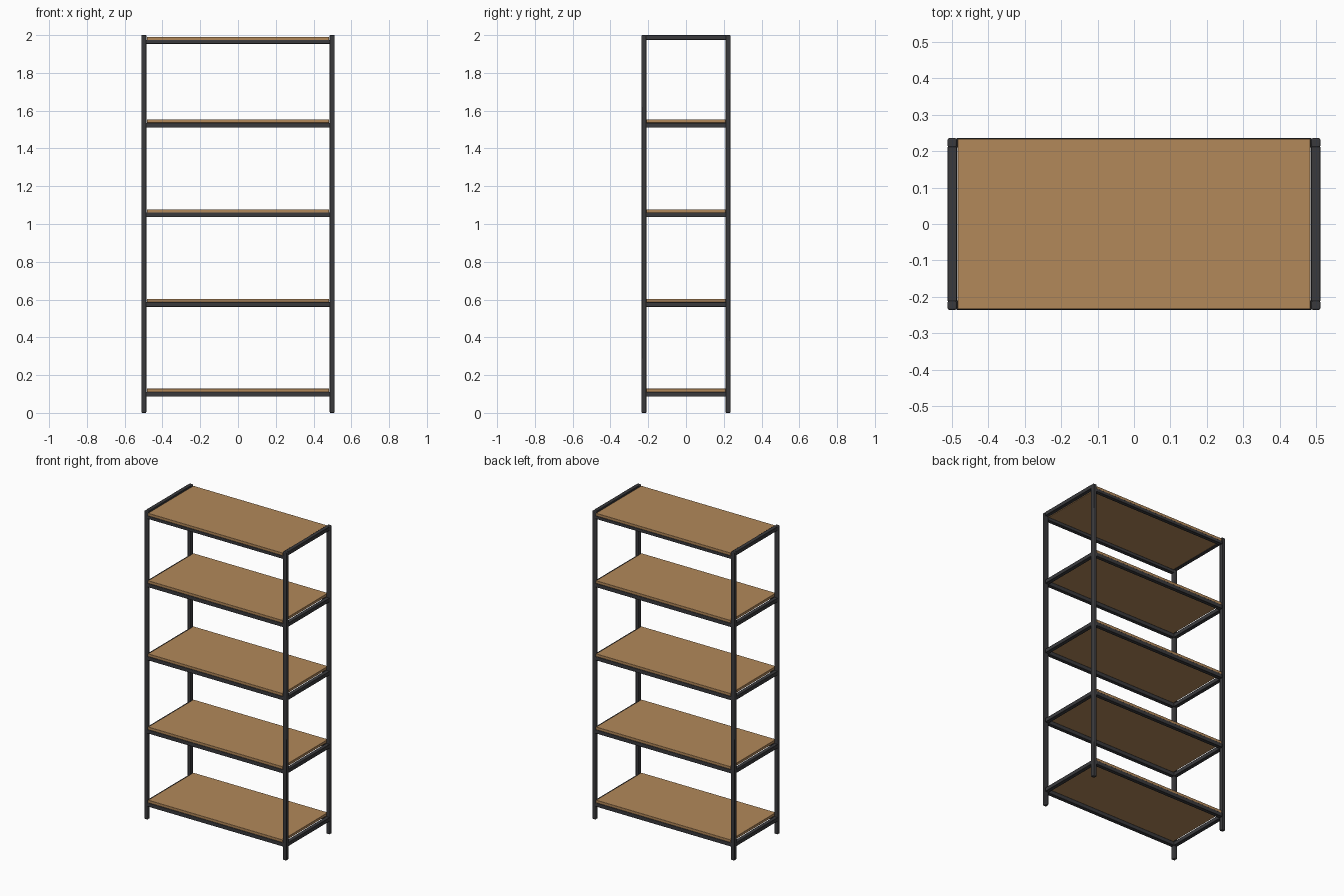
import bpy

cube = bpy.data.objects.get("Cube")
if cube:
    bpy.data.objects.remove(cube, do_unlink=True)


def material(name, rgb):
    m = bpy.data.materials.new(name)
    m.use_nodes = True
    m.diffuse_color = (*rgb, 1)
    m.node_tree.nodes["Principled BSDF"].inputs["Base Color"].default_value = (*rgb, 1)
    return m


METAL = material("dark metal", (0.042, 0.042, 0.046))
WOOD = material("light wood", (0.445, 0.246, 0.102))


def box(name, centre, size, mat, bevel):
    bpy.ops.mesh.primitive_cube_add(size=1, location=centre)
    ob = bpy.context.object
    ob.name = name
    ob.scale = size
    bpy.ops.object.transform_apply(location=False, rotation=False, scale=True)
    ob.data.materials.append(mat)
    mod = ob.modifiers.new("soft edges", "BEVEL")
    mod.width = bevel
    mod.segments = 2
    bpy.ops.object.shade_smooth_by_angle()
    return ob


TUBE = 0.025                      # square tube width
X, Y = 0.498, 0.2225              # post centre lines
SPAN_X, SPAN_Y = 2 * X - TUBE, 2 * Y - TUBE
BOARD = 0.017                     # board thickness
SIDES = (("left", 1), ("right", -1))
ENDS = (("front", -1), ("back", 1))

# Corner posts
for side, sx in SIDES:
    for end, sy in ENDS:
        box(f"{end}_{side}_post", (sx * X, sy * Y, 1), (TUBE, TUBE, 2), METAL, 0.004)

# Shelves: a board lying on long rails, with rails across the ends
levels = [0.086, 0.561, 1.036, 1.511, 1.954]
for i, z in enumerate(levels, 1):
    top = i == len(levels)
    rail_h = 0.02 if top else TUBE
    box(f"shelf_{i}_board", (0, 0, z + rail_h + BOARD / 2),
        (0.966, 2 * Y + 0.021, BOARD), WOOD, 0.001)
    for end, sy in ENDS:
        box(f"shelf_{i}_{end}_rail", (0, sy * Y, z + rail_h / 2),
            (SPAN_X + 0.004, TUBE, rail_h), METAL, 0.002)
    # The top end rails are flush with the posts
    rail_z = 2 - TUBE / 2 if top else z + TUBE / 2
    for side, sx in SIDES:
        box(f"shelf_{i}_{side}_rail", (sx * X, 0, rail_z),
            (TUBE, SPAN_Y + 0.004, TUBE), METAL, 0.002)
